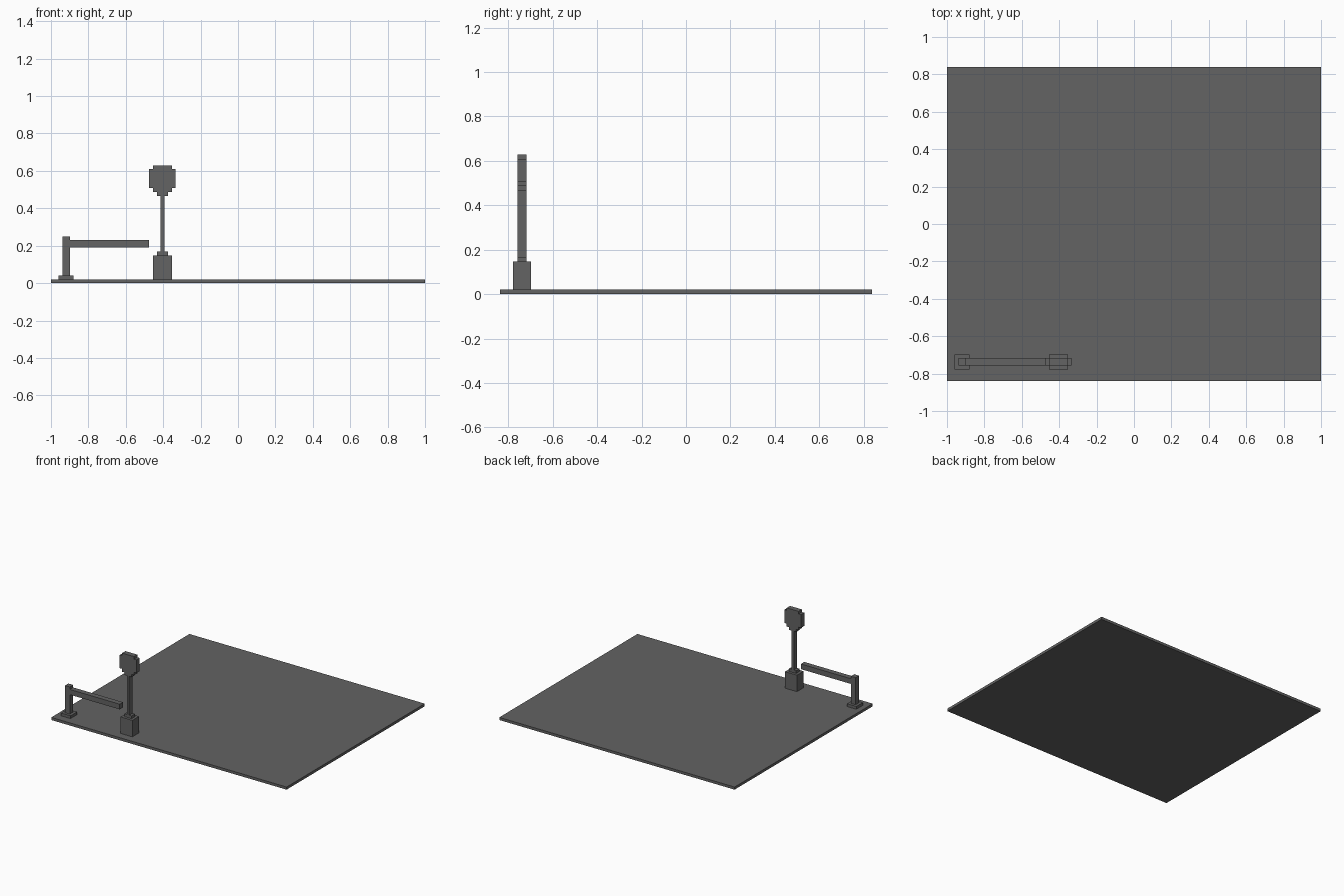
import bpy

if "Cube" in bpy.data.objects:
    bpy.data.objects.remove(bpy.data.objects["Cube"])

U = 2 / 99                      # block grid unit
X0, Y0 = -1.0, -41.5 * U        # front left corner of the slab
T = 0.0202                      # slab top

grey = bpy.data.materials.new("asphalt_grey")
grey.diffuse_color = (0.125, 0.125, 0.125, 1)
grey.use_nodes = True
grey.node_tree.nodes["Principled BSDF"].inputs["Base Color"].default_value = grey.diffuse_color


def box(name, xs, ys, zs):
    """Box from grid ranges in x and y and real heights in z."""
    lo = (X0 + xs[0] * U, Y0 + ys[0] * U, zs[0])
    hi = (X0 + xs[1] * U, Y0 + ys[1] * U, zs[1])
    bpy.ops.mesh.primitive_cube_add(size=1, location=[(a + b) / 2 for a, b in zip(lo, hi)])
    ob = bpy.context.object
    ob.name = name
    ob.scale = [b - a for a, b in zip(lo, hi)]
    bpy.ops.object.transform_apply(location=False, rotation=False, scale=True)
    ob.data.materials.append(grey)
    return ob


def stepped_plate(name, outline, ys):
    """Extrude a front outline, given as right-half (half width, z) points mirrored about the pole."""
    cx = X0 + 29.5 * U
    pts = [(cx + w * U, z) for w, z in outline]
    pts += [(cx - w * U, z) for w, z in reversed(outline)]
    n = len(pts)
    verts = [(x, Y0 + y * U, z) for y in ys for x, z in pts]
    faces = [list(range(n)), list(range(2 * n - 1, n - 1, -1))]
    faces += [[i, i + n, (i + 1) % n + n, (i + 1) % n] for i in range(n)]
    me = bpy.data.meshes.new(name)
    me.from_pydata(verts, [], faces)
    me.materials.append(grey)
    ob = bpy.data.objects.new(name, me)
    bpy.context.collection.objects.link(ob)
    return ob


# Ground slab
box("ground_slab", (0, 99), (0, 83), (0, T))

# Barrier: foot, post and arm
box("barrier_foot", (2, 6), (3, 7), (T, 0.0415))
box("barrier_post", (3, 5), (4, 6), (0.0415, 0.25))
box("barrier_arm", (5, 26), (4, 6), (0.191, 0.231))

# Sign pedestal
box("sign_pedestal", (27, 32), (3, 7), (T, 0.147))

# Sign: collar, pole and stepped round head in one outline
stepped_plate("sign", [
    (1.5, 0.147), (1.5, 0.168), (0.5, 0.168), (0.5, 0.466),
    (1.5, 0.466), (1.5, 0.486), (2.5, 0.486), (2.5, 0.508),
    (3.5, 0.508), (3.5, 0.609), (2.5, 0.609), (2.5, 0.629)], (4, 6))
